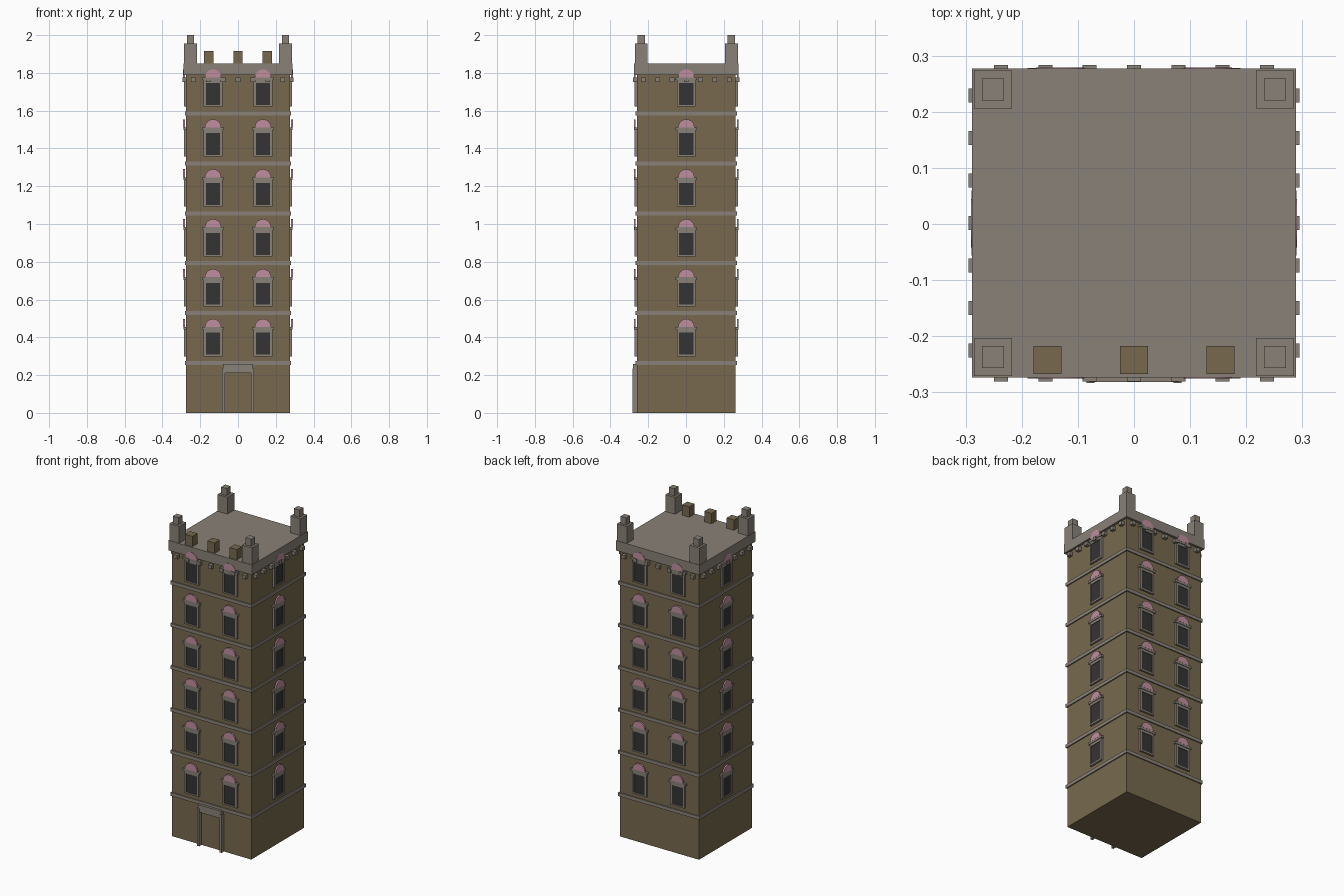
import bpy, bmesh, math
from mathutils import Matrix, Vector

if "Cube" in bpy.data.objects:
    bpy.data.objects.remove(bpy.data.objects["Cube"])


def material(name, rgb):
    lin = [((c / 255 + 0.055) / 1.055) ** 2.4 for c in rgb]
    m = bpy.data.materials.new(name)
    m.diffuse_color = (*lin, 1)
    m.use_nodes = True
    m.node_tree.nodes["Principled BSDF"].inputs["Base Color"].default_value = m.diffuse_color
    return m


STONE = material("brown_wall", (119, 105, 78))
TRIM = material("grey_trim", (137, 129, 119))
GLASS = material("dark_glass", (52, 52, 53))
PINK = material("pink_arch", (192, 143, 159))

OY = 0.0015            # tower sits slightly behind centre because of the door surround
HX, HY = 0.274, 0.261  # half size of the shaft
FLOOR = 0.2643         # storey height


def finish(name, bm, mat):
    bmesh.ops.recalc_face_normals(bm, faces=bm.faces[:])
    me = bpy.data.meshes.new(name)
    bm.to_mesh(me)
    bm.free()
    me.materials.append(mat)
    ob = bpy.data.objects.new(name, me)
    bpy.context.collection.objects.link(ob)
    return ob


def add_box(bm, x0, x1, y0, y1, z0, z1, mtx=Matrix()):
    t = Matrix.Translation(((x0 + x1) / 2, (y0 + y1) / 2, (z0 + z1) / 2))
    s = Matrix.Diagonal((x1 - x0, y1 - y0, z1 - z0, 1))
    bmesh.ops.create_cube(bm, size=1, matrix=mtx @ t @ s)


def boxes(name, mat, items):
    bm = bmesh.new()
    for it in items:
        add_box(bm, *it)
    return finish(name, bm, mat)


def arch(bm, r, y0, y1, z, mtx):
    # half-round plate facing -y
    pts = [(r * math.cos(math.pi * i / 12), r * math.sin(math.pi * i / 12)) for i in range(13)]
    vs = [bm.verts.new(mtx @ Vector((x, y0, z + h))) for x, h in pts]
    f = bm.faces.new(vs)
    ext = bmesh.ops.extrude_face_region(bm, geom=[f])
    move = mtx.to_3x3() @ Vector((0, y1 - y0, 0))
    bmesh.ops.translate(bm, vec=move, verts=[v for v in ext["geom"] if isinstance(v, bmesh.types.BMVert)])
    bm.faces.new(vs[::-1]) if not f.is_valid else None


# Shaft, string courses, roof slab
boxes("tower_shaft", STONE, [(-HX, HX, OY - HY, OY + HY, 0, 1.80)])
boxes("string_courses", TRIM,
      [(-HX - 0.007, HX + 0.007, OY - HY - 0.007, OY + HY + 0.007, k * FLOOR - 0.011, k * FLOOR + 0.010)
       for k in range(1, 7)])
boxes("roof_slab", TRIM, [(-0.289, 0.289, OY - 0.2755, OY + 0.2755, 1.788, 1.85)])

# Corner pinnacles
pins = []
for sx in (-1, 1):
    for sy in (-1, 1):
        cx, cy = sx * 0.2515, OY + sy * 0.2385
        pins.append((cx - 0.034, cx + 0.034, cy - 0.034, cy + 0.034, 1.845, 1.955))
        pins.append((cx - 0.0195, cx + 0.0195, cy - 0.0195, cy + 0.0195, 1.95, 2.0))
boxes("corner_pinnacles", TRIM, pins)

# Front merlons
boxes("front_merlons", STONE,
      [(x - 0.025, x + 0.025, -0.267, -0.217, 1.845, 1.915) for x in (-0.154, 0, 0.154)])

# Door surround
boxes("door_surround", TRIM, [
    (-0.085, -0.070, -0.2835, -0.25, 0, 0.235),
    (0.070, 0.085, -0.2835, -0.25, 0, 0.235),
    (-0.080, 0.080, -0.2815, -0.25, 0.212, 0.258)])

# Windows and corbels on four sides: (name, rotation, wall distance, window offsets, corbel step)
SIDES = [("front", 0, HY, (-0.132, 0.132), 0.079), ("right", 90, HX, (0,), 0.0757),
         ("back", 180, HY, (-0.132, 0.132), 0.079), ("left", 270, HX, (0,), 0.0757)]
for side, ang, d, offs, step in SIDES:
    rot = Matrix.Translation((0, OY, 0)) @ Matrix.Rotation(math.radians(ang), 4, 'Z')
    frame, glass, pink, corb = (bmesh.new() for _ in range(4))
    for k in range(1, 7):
        for x in offs:
            m = rot @ Matrix.Translation((x, -d, k * FLOOR))
            add_box(frame, -0.050, -0.038, -0.012, 0.01, 0.035, 0.176, m)
            add_box(frame, 0.038, 0.050, -0.012, 0.01, 0.035, 0.176, m)
            add_box(frame, -0.038, 0.038, -0.012, 0.01, 0.035, 0.044, m)
            add_box(frame, -0.038, 0.038, -0.012, 0.01, 0.160, 0.176, m)
            add_box(frame, -0.058, 0.058, -0.0155, 0.01, 0.176, 0.190, m)
            add_box(glass, -0.038, 0.038, -0.008, 0.0, 0.044, 0.160, m)
            arch(pink, 0.043, -0.0162, -0.007, 0.190, m)
    for i in range(-3, 4):
        m = rot @ Matrix.Translation((i * step, -d, 0))
        add_box(corb, -0.0125, 0.0125, -0.021, 0.01, 1.752, 1.775, m)
    finish(side + "_window_frames", frame, TRIM)
    finish(side + "_window_glass", glass, GLASS)
    finish(side + "_window_arches", pink, PINK)
    finish(side + "_corbels", corb, TRIM)
